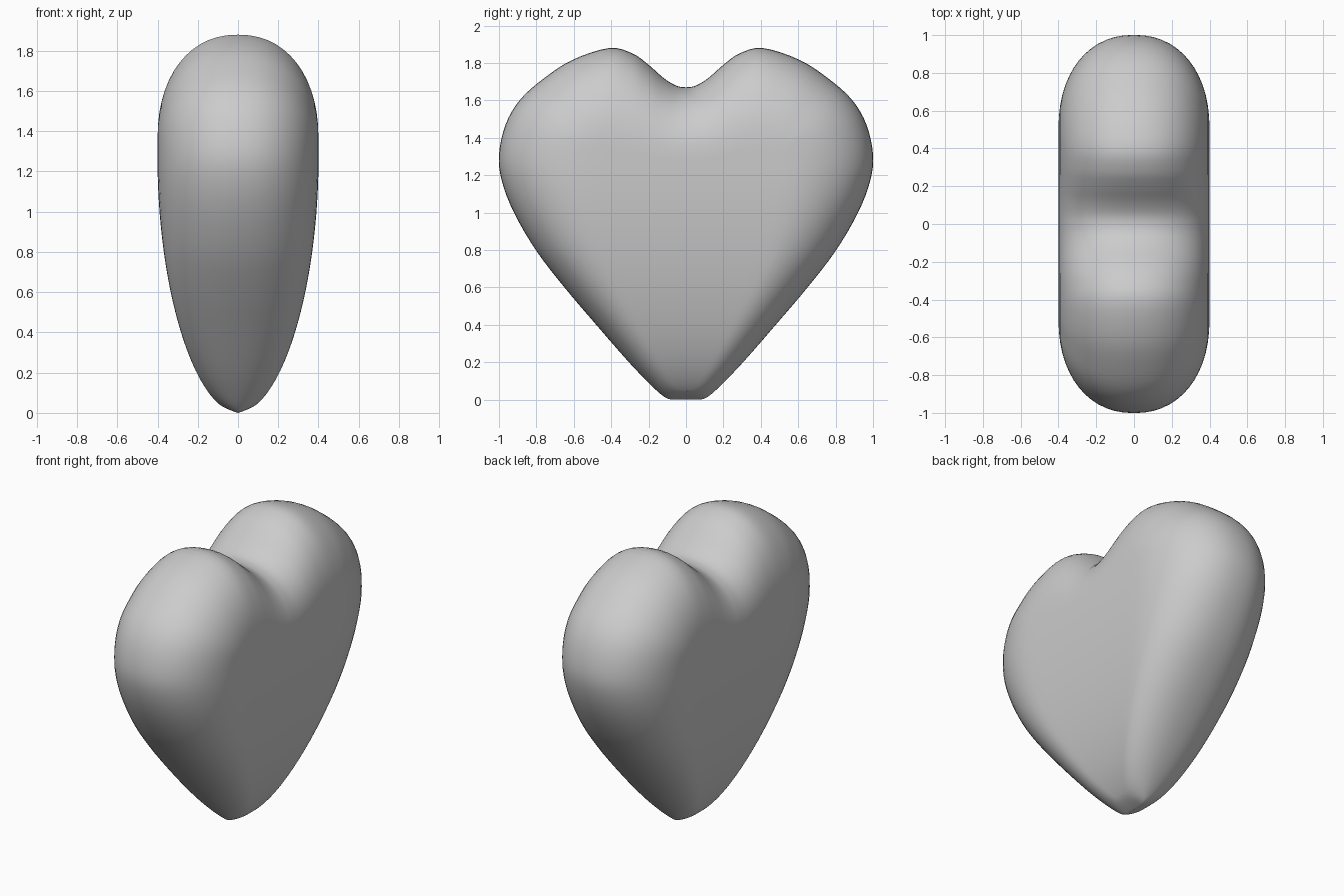
import bpy, bmesh, math

if "Cube" in bpy.data.objects:
    bpy.data.objects.remove(bpy.data.objects["Cube"])

# Half outline from bottom to notch: (rim y, rim z, start-of-rounding y, z)
KEYS = [
    (0.00, 0.00, 0.00, 0.05), (0.045, 0.00, 0.02, 0.05), (0.09, 0.003, 0.04, 0.055),
    (0.13, 0.025, 0.065, 0.075), (0.20, 0.09, 0.10, 0.13), (0.31, 0.205, 0.17, 0.25),
    (0.48, 0.40, 0.28, 0.45), (0.65, 0.60, 0.39, 0.67), (0.80, 0.795, 0.45, 0.85),
    (0.92, 1.00, 0.485, 1.03), (0.985, 1.17, 0.50, 1.17), (1.00, 1.31, 0.50, 1.28),
    (0.965, 1.47, 0.50, 1.32), (0.89, 1.60, 0.50, 1.34), (0.77, 1.71, 0.49, 1.35),
    (0.61, 1.815, 0.47, 1.36), (0.41, 1.88, 0.42, 1.36), (0.285, 1.85, 0.32, 1.35),
    (0.20, 1.79, 0.23, 1.33), (0.12, 1.72, 0.14, 1.31), (0.055, 1.68, 0.06, 1.30),
    (0.00, 1.67, 0.00, 1.30),
]
STEPS, RINGS, CAP, POWER = 4, 14, 6, 2.2


def flip(k):
    return (-k[0], k[1], -k[2], k[3])


def smooth_curve(keys, steps):
    """Catmull-Rom through the keys, symmetric at both ends."""
    pts = [flip(keys[1])] + keys + [flip(keys[-2])]
    out = []
    for a, b, c, d in zip(pts, pts[1:], pts[2:], pts[3:]):
        for i in range(steps):
            t = i / steps
            out.append(tuple(0.5 * (2 * q + (r - p) * t + (2 * p - 5 * q + 4 * r - s) * t * t
                                    + (3 * q - p - 3 * r + s) * t ** 3)
                             for p, q, r, s in zip(a, b, c, d)))
    return out + [keys[-1]]


def thickness(z):
    """Half thickness, tapering toward the bottom tip."""
    u = min(1, max(0, (1.25 - z) / 1.25))
    return 0.4 * (1 - u ** 1.9) ** (1 / 1.9)


def section(oy, oz, fy, fz):
    """Points from the rim, over the rounding, across the face to the middle."""
    row = []
    for i in range(RINGS + 1):
        a = math.pi / 2 * i / RINGS
        c = max(0, math.cos(a)) ** (2 / POWER)
        s = math.sin(a) ** (2 / POWER)
        y, z = fy + (oy - fy) * c, max(0, fz + (oz - fz) * c)
        row.append((thickness(z) * s, max(0, y), z))
    mz = min(fz, 1.2)
    for i in range(1, CAP + 1):
        t = i / CAP
        z = fz + (mz - fz) * t
        row.append((thickness(z), max(0, fy * (1 - t)), z))
    return row


# Heart body: one quarter repeated in all four mirror positions
rows = [section(*k) for k in smooth_curve(KEYS, STEPS)]
bm = bmesh.new()
for sx in (1, -1):
    for sy in (1, -1):
        grid = [[bm.verts.new((sx * x, sy * y, z)) for x, y, z in r] for r in rows]
        for r0, r1 in zip(grid, grid[1:]):
            for j in range(len(r0) - 1):
                bm.faces.new((r0[j], r0[j + 1], r1[j + 1], r1[j]))
bmesh.ops.remove_doubles(bm, verts=bm.verts, dist=0.0005)
bmesh.ops.dissolve_degenerate(bm, edges=bm.edges, dist=0.0001)
bmesh.ops.recalc_face_normals(bm, faces=bm.faces)
for f in bm.faces:
    f.smooth = True
mesh = bpy.data.meshes.new("heart")
bm.to_mesh(mesh)
bm.free()
heart = bpy.data.objects.new("heart", mesh)
bpy.context.collection.objects.link(heart)
